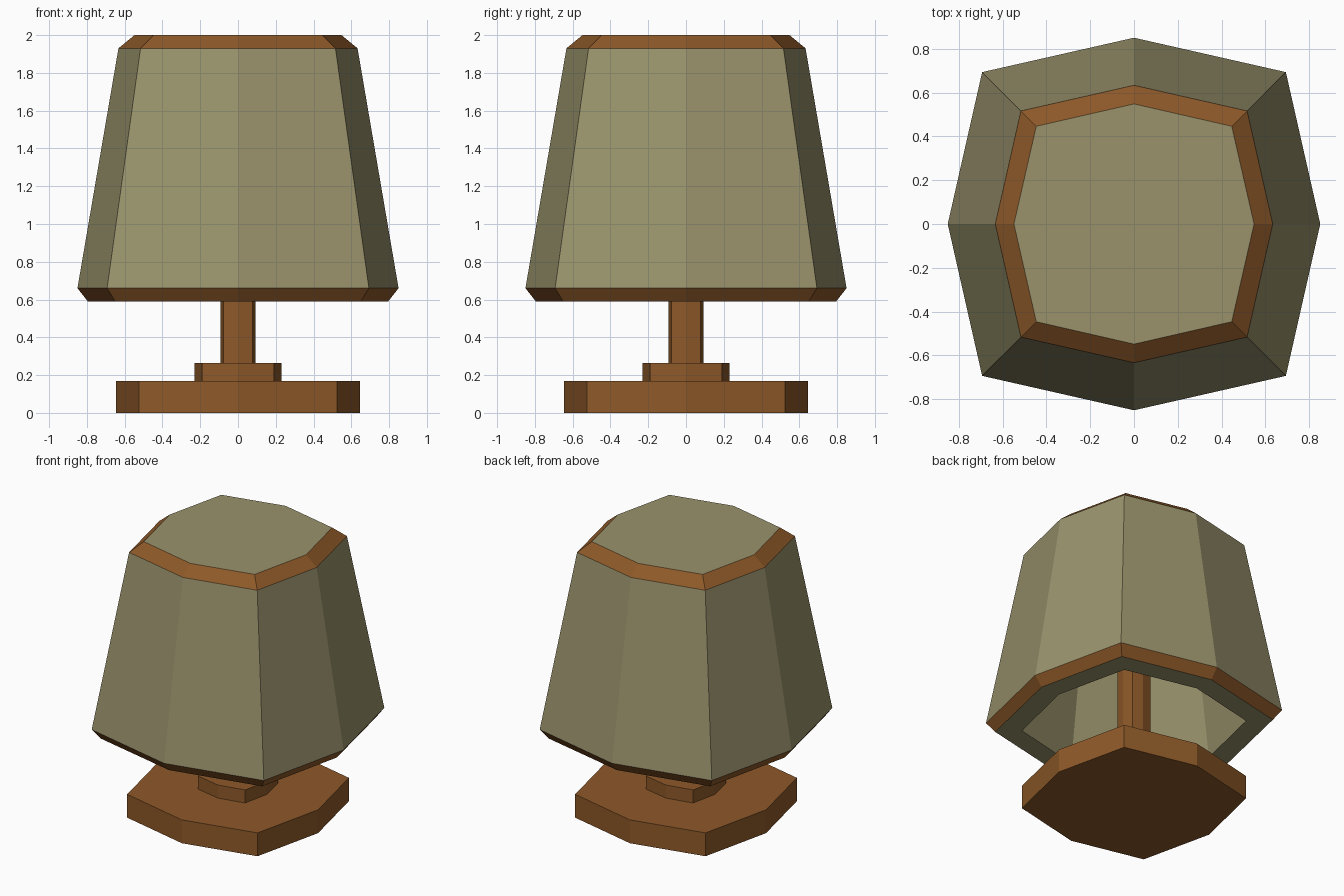
import bpy, bmesh
from math import cos, sin, pi

if "Cube" in bpy.data.objects:
    bpy.data.objects.remove(bpy.data.objects["Cube"])


def material(name, color):
    m = bpy.data.materials.new(name)
    m.diffuse_color = (*color, 1)
    m.use_nodes = True
    m.node_tree.nodes["Principled BSDF"].inputs["Base Color"].default_value = m.diffuse_color
    return m


wood = material("wood", (0.27, 0.10, 0.022))
fabric = material("fabric", (0.32, 0.29, 0.15))


def lathe(name, rings, mats, slots=None):
    """Stack eight-sided rings (axis radius, corner coordinate, z) and cap both ends.
    slots gives the material slot of each band between rings."""
    bm = bmesh.new()
    loops = []
    for axis, corner, z in rings:
        radii = (axis, corner * 2 ** 0.5)
        loops.append([bm.verts.new((radii[i % 2] * cos(i * pi / 4),
                                    radii[i % 2] * sin(i * pi / 4), z)) for i in range(8)])
    for band, (a, b) in enumerate(zip(loops, loops[1:])):
        for i in range(8):
            j = (i + 1) % 8
            f = bm.faces.new((a[i], a[j], b[j], b[i]))
            f.material_index = slots[band] if slots else 0
    bm.faces.new(loops[0][::-1])
    bm.faces.new(loops[-1])
    bmesh.ops.recalc_face_normals(bm, faces=bm.faces)
    mesh = bpy.data.meshes.new(name)
    bm.to_mesh(mesh)
    bm.free()
    ob = bpy.data.objects.new(name, mesh)
    bpy.context.collection.objects.link(ob)
    for m in mats:
        mesh.materials.append(m)
    return ob


# Foot, collar and pole
lathe("base", [(0.645, 0.525, 0), (0.645, 0.525, 0.17)], [wood])
lathe("collar", [(0.23, 0.19, 0.17), (0.23, 0.19, 0.265)], [wood])
lathe("pole", [(0.093, 0.078, 0.265), (0.093, 0.078, 1.87)], [wood])

# Hollow shade: inner ceiling, inner wall, rim, bottom trim, outer wall, top trim, top
lathe("shade",
      [(0.485, 0.395, 1.87), (0.645, 0.525, 0.59), (0.795, 0.65, 0.59),
       (0.85, 0.693, 0.66), (0.633, 0.516, 1.93), (0.548, 0.446, 2.0)],
      [fabric, wood], [0, 0, 1, 0, 1])
